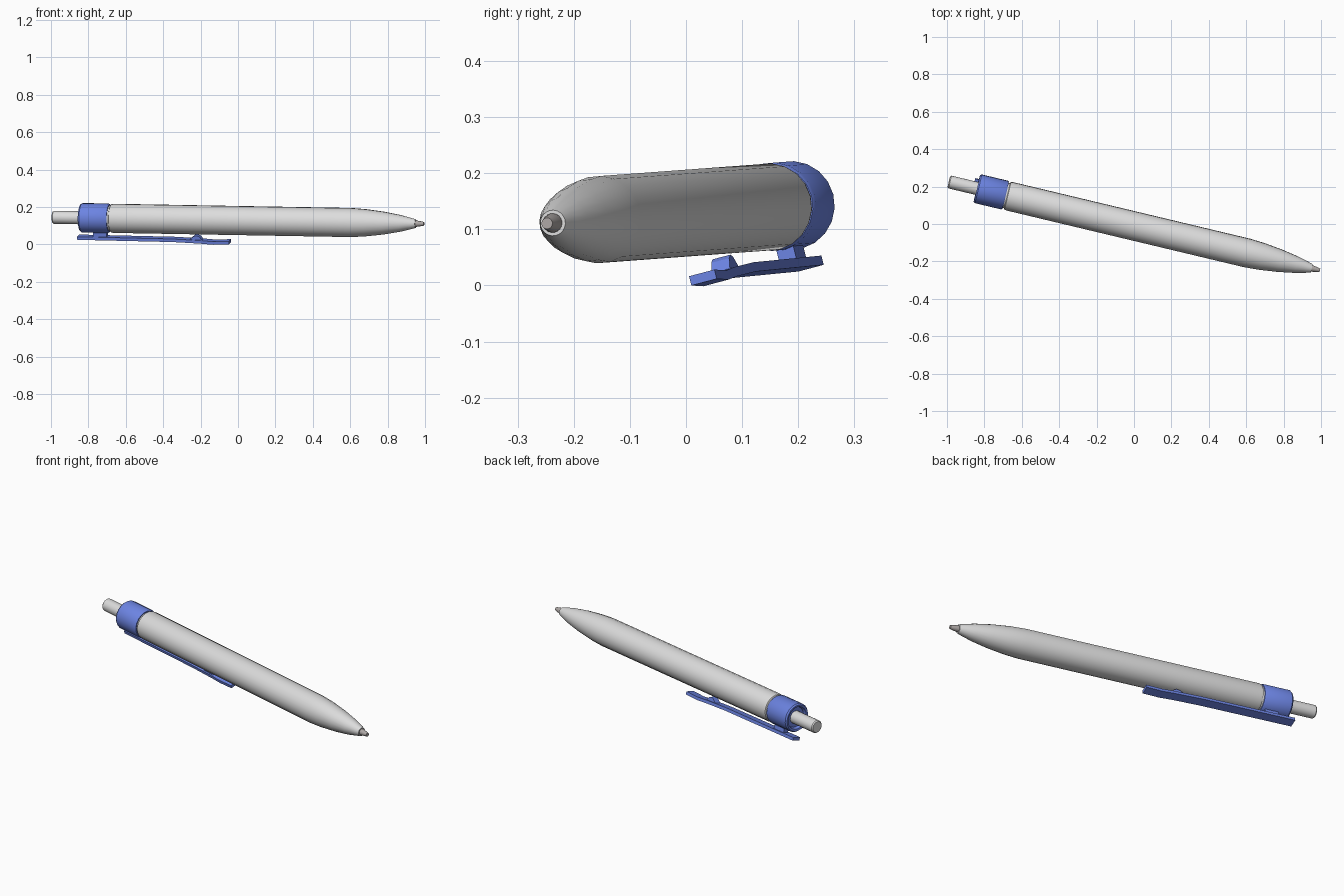
import bpy, bmesh, math
from mathutils import Vector, Matrix

if "Cube" in bpy.data.objects:
    bpy.data.objects.remove(bpy.data.objects["Cube"])

# Pen frame: local x runs tail -> tip, the clip hangs on local -z (rolled about 15 degrees)
axis = Vector((1.99, -0.475, -0.035)).normalized()
up = Vector((0, -0.255, 0.967))
up = (up - axis * up.dot(axis)).normalized()
side = up.cross(axis)
FRAME = Matrix((axis, side, up)).transposed().to_4x4()
FRAME.translation = Vector((0.002, -0.011, 0.128))


def material(name, rgb):
    m = bpy.data.materials.new(name)
    m.diffuse_color = (*rgb, 1)
    m.use_nodes = True
    m.node_tree.nodes["Principled BSDF"].inputs["Base Color"].default_value = m.diffuse_color
    return m


WHITE = material("white_plastic", (0.72, 0.72, 0.72))
BLUE = material("blue_plastic", (0.15, 0.23, 0.76))
METAL = material("grey_metal", (0.42, 0.39, 0.38))


def finish(name, bm, mat, angle=35):
    bmesh.ops.recalc_face_normals(bm, faces=bm.faces)
    bm.transform(FRAME)
    me = bpy.data.meshes.new(name)
    bm.to_mesh(me)
    bm.free()
    me.materials.append(mat)
    ob = bpy.data.objects.new(name, me)
    bpy.context.collection.objects.link(ob)
    bpy.ops.object.select_all(action='DESELECT')
    ob.select_set(True)
    bpy.context.view_layer.objects.active = ob
    bpy.ops.object.shade_smooth_by_angle(angle=math.radians(angle))
    return ob


def lathe(name, profile, mat, n=20):
    """Turn (position, radius) points around the pen axis and cap both ends."""
    bm = bmesh.new()
    rings = [[bm.verts.new((s, r * math.cos(2 * math.pi * i / n), r * math.sin(2 * math.pi * i / n)))
              for i in range(n)] for s, r in profile]
    for a, b in zip(rings, rings[1:]):
        for i in range(n):
            j = (i + 1) % n
            bm.faces.new((a[i], a[j], b[j], b[i]))
    bm.faces.new(rings[0])
    bm.faces.new(rings[-1])
    return finish(name, bm, mat)


def extrude(name, outline, width, mat):
    """Extrude an (x, z) outline symmetrically across the pen."""
    bm = bmesh.new()
    f = bm.faces.new([bm.verts.new((x, -width / 2, z)) for x, z in outline])
    res = bmesh.ops.extrude_face_region(bm, geom=[f])
    bmesh.ops.translate(bm, vec=(0, width, 0),
                        verts=[v for v in res['geom'] if isinstance(v, bmesh.types.BMVert)])
    return finish(name, bm, mat, 25)


# Barrel with tapered nose
lathe("barrel", [(-0.72, 0.069), (-0.70, 0.069), (-0.697, 0.076), (-0.685, 0.078), (0.62, 0.078),
                 (0.70, 0.073), (0.80, 0.061), (0.89, 0.045), (0.95, 0.030), (0.975, 0.023)], WHITE)

# Writing tip
lathe("writing_tip", [(0.96, 0.017), (0.98, 0.017), (1.005, 0.013), (1.02, 0.010)], METAL)

# Collar with a recessed back end
lathe("collar", [(-0.848, 0.034), (-0.848, 0.056), (-0.864, 0.062), (-0.866, 0.073), (-0.858, 0.079),
                 (-0.715, 0.079), (-0.708, 0.075), (-0.708, 0.060)], BLUE)

# Push button
lathe("push_button", [(-1.02, 0.030), (-1.014, 0.035), (-0.84, 0.035)], WHITE)

# Clip blade, its post on the collar, and the gripping bump
lower = [(-0.885, -0.116), (-0.36, -0.119), (-0.21, -0.125), (-0.14, -0.130), (-0.052, -0.127)]
blade = lower + [(x, z + 0.017) for x, z in reversed(lower)]
extrude("clip_blade", blade, 0.048, BLUE)
extrude("clip_post", [(-0.80, -0.105), (-0.725, -0.105), (-0.725, -0.07), (-0.80, -0.07)], 0.032, BLUE)
extrude("clip_bump", [(-0.275, -0.110), (-0.195, -0.115), (-0.215, -0.090), (-0.23, -0.084),
                      (-0.245, -0.087)], 0.034, BLUE)
